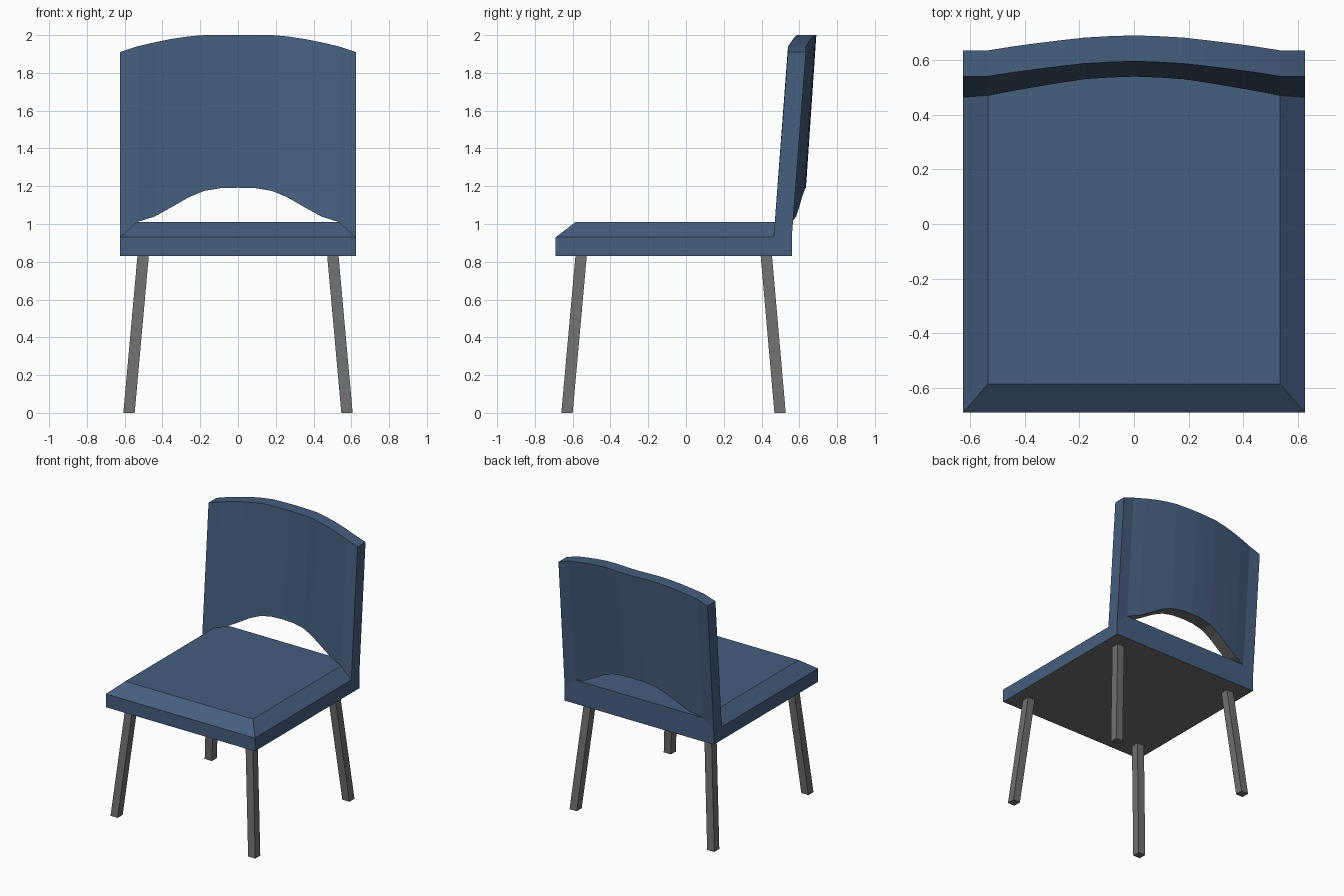
import bpy
import bmesh

cube = bpy.data.objects.get("Cube")
if cube:
    bpy.data.objects.remove(cube, do_unlink=True)


def material(name, rgb):
    mat = bpy.data.materials.new(name)
    mat.use_nodes = True
    mat.diffuse_color = (*rgb, 1)
    mat.node_tree.nodes["Principled BSDF"].inputs["Base Color"].default_value = (*rgb, 1)
    return mat


BLUE = material("slate blue upholstery", (0.061, 0.112, 0.208))
GREY = material("grey metal", (0.16, 0.16, 0.16))


def loft(name, rings, mats):
    """Join four-cornered rings into a closed solid."""
    bm = bmesh.new()
    loops = [[bm.verts.new(p) for p in ring] for ring in rings]
    for a, b in zip(loops, loops[1:]):
        for i in range(4):
            j = (i + 1) % 4
            bm.faces.new((a[i], a[j], b[j], b[i]))
    bm.faces.new(loops[0])
    bm.faces.new(loops[-1])
    bmesh.ops.recalc_face_normals(bm, faces=bm.faces)
    if len(mats) > 1:
        # downward faces take the second material
        for f in bm.faces:
            f.material_index = int(f.normal.z < -0.5)
    mesh = bpy.data.meshes.new(name)
    bm.to_mesh(mesh)
    bm.free()
    for m in mats:
        mesh.materials.append(m)
    obj = bpy.data.objects.new(name, mesh)
    bpy.context.collection.objects.link(obj)
    return obj


def rect(x0, x1, y0, y1, z):
    return [(x0, y0, z), (x1, y0, z), (x1, y1, z), (x0, y1, z)]


# Seat cushion: slab with sloped front and sides, square back
W, TOP_W = 0.625, 0.535
loft("seat", [rect(-W, W, -0.69, 0.56, 0.83),
              rect(-W, W, -0.69, 0.56, 0.93),
              rect(-TOP_W, TOP_W, -0.585, 0.56, 1.01)], [BLUE, GREY])

# Curved backrest: half profile of (x, arch height, top height, bow)
half = [(W, 0.93, 1.91, 0), (TOP_W, 1.01, 1.94, 0), (0.44, 1.04, 1.962, 0.015),
        (0.35, 1.09, 1.98, 0.027), (0.26, 1.142, 1.993, 0.038),
        (0.18, 1.175, 2.0, 0.047), (0.09, 1.19, 2.0, 0.052), (0, 1.192, 2.0, 0.055)]
profile = [(-x, a, t, b) for x, a, t, b in half] + half[-2::-1]


def slab_section(x, low, high, bow):
    lean = 0.077
    front_low = 0.464 + bow + lean * (low - 0.93)
    front_high = 0.54 + bow
    back_low = 0.56 + bow + lean * (low - 0.93)
    if abs(x) == TOP_W:
        back_low = 0.56
    back_high = 0.635 + bow
    return [(x, front_low, low), (x, back_low, low),
            (x, back_high, high), (x, front_high, high)]


loft("backrest", [slab_section(*p) for p in profile], [BLUE, GREY])

# Four splayed square legs
R = 0.03
for side, sx in (("left", 1), ("right", -1)):
    for end, y_top, y_foot in (("front", -0.555, -0.63), ("back", 0.425, 0.498)):
        loft(f"{end}_{side}_leg",
             [rect(sx * x - R, sx * x + R, y - R, y + R, z)
              for x, y, z in ((0.577, y_foot, 0), (0.502, y_top, 0.835))], [GREY])
